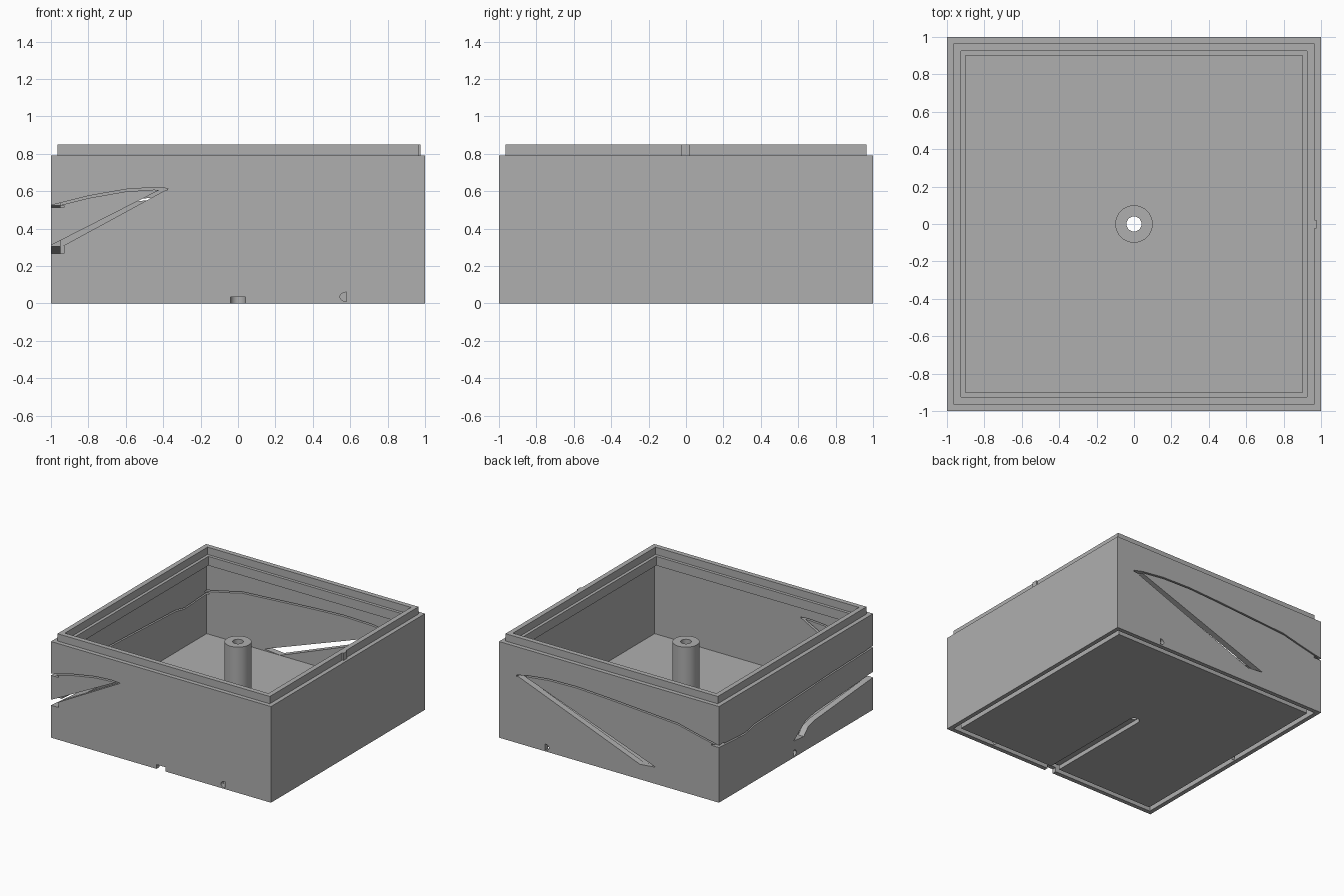
import bpy, bmesh, math
from mathutils import Vector

old = bpy.data.objects.get("Cube")
if old:
    bpy.data.objects.remove(old, do_unlink=True)

grey = bpy.data.materials.new("plain grey")
grey.use_nodes = True
grey.diffuse_color = (0.43, 0.43, 0.43, 1)
grey.node_tree.nodes["Principled BSDF"].inputs["Base Color"].default_value = (0.43, 0.43, 0.43, 1)


def finish(name, bm):
    bmesh.ops.recalc_face_normals(bm, faces=bm.faces)
    mesh = bpy.data.meshes.new(name)
    bm.to_mesh(mesh)
    bm.free()
    mesh.materials.append(grey)
    obj = bpy.data.objects.new(name, mesh)
    bpy.context.collection.objects.link(obj)
    return obj


def prism(name, points, axis, start, end):
    """Extrude a flat outline along an axis; outlines are (x,z), (y,z) or (x,y)."""
    place = {"x": lambda a, b, d: (d, a, b),
             "y": lambda a, b, d: (a, d, b),
             "z": lambda a, b, d: (a, b, d)}[axis]
    bm = bmesh.new()
    face = bm.faces.new([bm.verts.new(place(a, b, start)) for a, b in points])
    out = bmesh.ops.extrude_face_region(bm, geom=[face])
    shift = Vector(place(0, 0, end - start))
    bmesh.ops.translate(bm, vec=shift, verts=[v for v in out["geom"] if isinstance(v, bmesh.types.BMVert)])
    return finish(name, bm)


def rect(x0, x1, y0, y1):
    return [(x0, y0), (x1, y0), (x1, y1), (x0, y1)]


def square(name, half, z0, z1):
    return prism(name, rect(-half, half, -half, half), "z", z0, z1)


def disc(radius, sides=48):
    return [(radius * math.cos(2 * math.pi * i / sides), radius * math.sin(2 * math.pi * i / sides))
            for i in range(sides)]


def cut(target, cutter):
    """Subtract a helper from a part, then drop the helper."""
    cutter.hide_render = True
    mod = target.modifiers.new("cut", "BOOLEAN")
    mod.operation = "DIFFERENCE"
    mod.solver = "EXACT"
    mod.object = cutter
    bpy.context.view_layer.objects.active = target
    bpy.ops.object.modifier_apply(modifier=mod.name)
    bpy.data.objects.remove(cutter, do_unlink=True)


def ring(name, outer, inner, z0, z1):
    part = square(name, outer, z0, z1)
    cut(part, square("ring_hole", inner, z0 - 0.05, z1 + 0.05))
    return part


# Box body with thin walls and an overhanging ledge at the top
body = square("box_body", 1, 0, 0.79)
cut(body, square("cavity", 0.95, 0.123, 0.715))
cut(body, square("opening", 0.90, 0.6, 0.9))

# Groove under the base that takes the lip of another box
cut(body, ring("base_groove", 0.965, 0.925, -0.06, 0.065))

# Cable channel from the centre to the front, and the centre bore
cut(body, prism("cable_channel", rect(-0.04, 0.04, -1.1, 0), "z", -0.1, 0.035))
cut(body, prism("bore", disc(0.04), "z", -0.1, 0.3))

# Half-round catch holes in front, back and right-hand walls
half_round = [(0.03 - 0.035 * math.sin(math.pi * i / 12), 0.025 * math.cos(math.pi * i / 12)) for i in range(13)]
for axis, offset, start, end in (("y", 0.55, -1.05, -0.94), ("y", 0.55, 0.94, 1.05), ("x", 0, -1.05, -0.94)):
    cut(body, prism("catch_hole", [(a + offset, b + 0.035) for a, b in half_round], axis, start, end))


# Thin curved slit wrapping round three walls
def slit(path, axis, start, end):
    outline = path + [(a, z - 0.012) for a, z in reversed(path)]
    cut(body, prism("slit", outline, axis, start, end))


front_top = [(-1.05, 0.515), (-1, 0.525), (-0.8, 0.575), (-0.6, 0.61), (-0.45, 0.62), (-0.38, 0.615)]
side_top = [(-1.05, 0.525), (-0.35, 0.508), (0.2, 0.485), (0.55, 0.47), (0.66, 0.445), (1.05, 0.468)]
back_top = [(-1.05, 0.462), (-1, 0.47), (-0.79, 0.515), (-0.63, 0.553), (-0.29, 0.575), (0.01, 0.594),
            (0.29, 0.608), (0.55, 0.602), (0.75, 0.578), (0.84, 0.556)]
slit(front_top, "y", -1.05, -0.93)
slit(side_top, "x", -1.05, -0.93)
slit(back_top, "y", 0.93, 1.05)

# Wider tapering slits below the curve
front_low = [(-0.37, 0.615), (-0.42, 0.606), (-1.05, 0.285), (-1.05, 0.245)]
side_low = [(-1.05, 0.312), (-0.25, 0.267), (-0.13, 0.245), (0.03, 0.136), (-0.1, 0.124),
            (-0.16, 0.185), (-0.25, 0.205), (-1.05, 0.27)]
back_low = [(0.84, 0.555), (0.77, 0.566), (-0.425, 0.137), (-0.28, 0.124)]
cut(body, prism("slit", front_low, "y", -1.05, -0.93))
cut(body, prism("slit", side_low, "x", -1.05, -0.93))
cut(body, prism("slit", back_low, "y", 0.93, 1.05))

# Raised lip with a small locating key
ring("top_lip", 0.965, 0.925, 0.79, 0.85)
prism("lip_key", rect(0.96, 0.977, -0.025, 0.022), "z", 0.79, 0.85)

# Hollow centre post
post = prism("centre_post", disc(0.1), "z", 0.123, 0.675)
cut(post, prism("bore", disc(0.04), "z", 0.0, 0.8))

# Smooth the round surfaces, keep the corners crisp
bpy.ops.object.select_all(action="DESELECT")
for part in (body, post):
    part.select_set(True)
bpy.context.view_layer.objects.active = post
bpy.ops.object.shade_smooth_by_angle(angle=math.radians(20))
